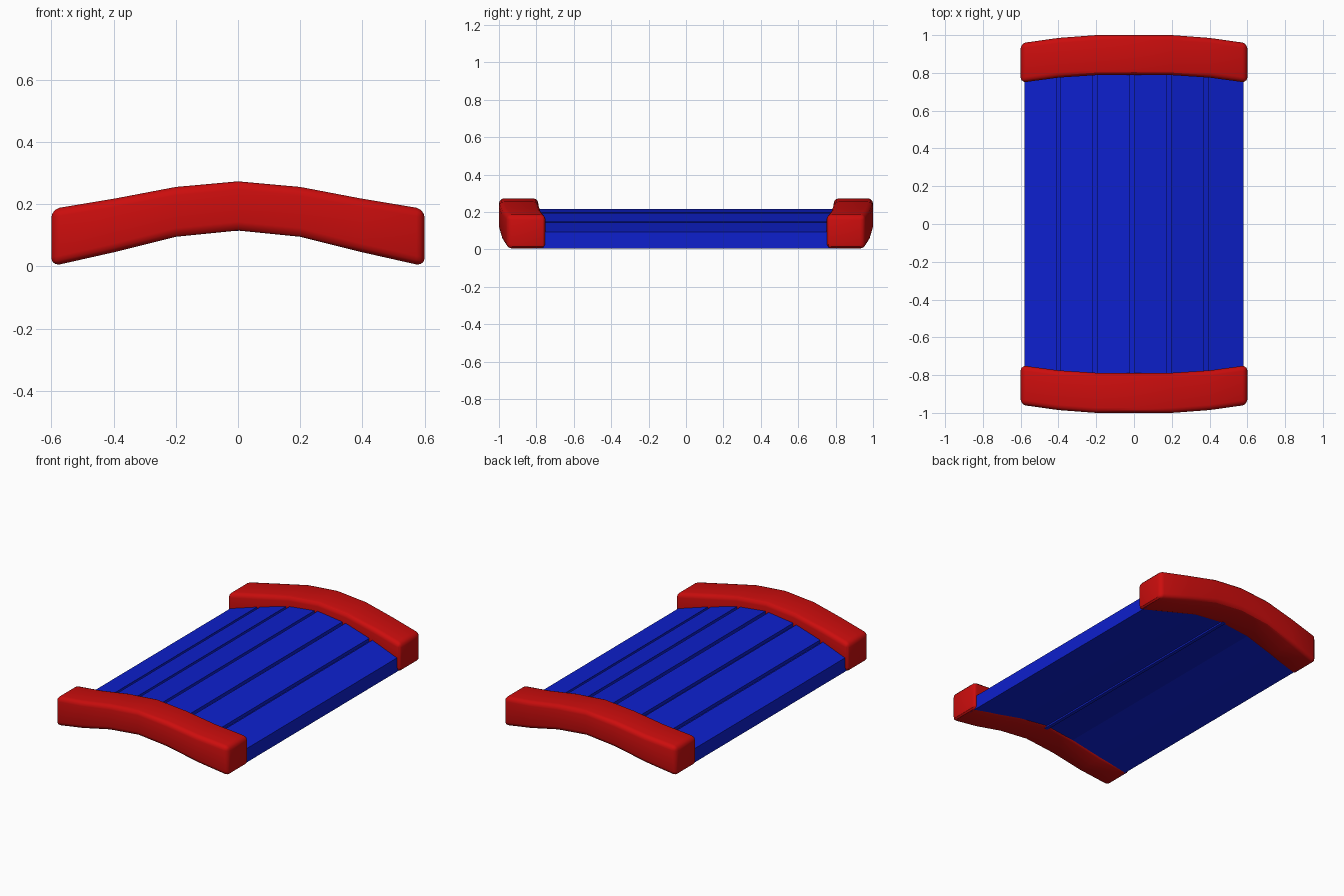
import bpy
import bmesh

cube = bpy.data.objects.get("Cube")
if cube:
    bpy.data.objects.remove(cube, do_unlink=True)


def make_material(name, color):
    mat = bpy.data.materials.new(name)
    mat.use_nodes = True
    mat.diffuse_color = color
    mat.node_tree.nodes["Principled BSDF"].inputs["Base Color"].default_value = color
    return mat


def finish(name, bm, mat):
    bmesh.ops.recalc_face_normals(bm, faces=bm.faces)
    mesh = bpy.data.meshes.new(name)
    bm.to_mesh(mesh)
    bm.free()
    mesh.materials.append(mat)
    obj = bpy.data.objects.new(name, mesh)
    bpy.context.collection.objects.link(obj)
    return obj


def interp(points, x):
    """Height of a mirrored polyline at x."""
    x = abs(x)
    for (x0, z0), (x1, z1) in zip(points, points[1:]):
        if x <= x1:
            return z0 + (z1 - z0) * (x - x0) / (x1 - x0)
    return points[-1][1]


red = make_material("red trim", (0.60, 0.004, 0.004, 1))
blue = make_material("blue wood", (0.004, 0.014, 0.61, 1))

# Curved end rails: half stations of x, bottom z, top z, inner y, outer y
STATIONS = [(0, .115, .273, .79, 1.0), (.2, .095, .255, .788, 1.0),
            (.4, .045, .217, .775, .985), (.6, 0, .184, .748, .957)]


def make_rail(name, side):
    bm = bmesh.new()
    full = [(-x, *rest) for x, *rest in STATIONS[:0:-1]] + STATIONS
    rings = []
    for x, low, high, inner, outer in full:
        section = [(inner, low), (outer, low), (outer, high), (inner, high)]
        rings.append([bm.verts.new((x, side * y, z)) for y, z in section])
    for a, b in zip(rings, rings[1:]):
        for i in range(4):
            j = (i + 1) % 4
            bm.faces.new((a[i], a[j], b[j], b[i]))
    bm.faces.new(rings[0])
    bm.faces.new(rings[-1])
    obj = finish(name, bm, red)
    bevel = obj.modifiers.new("rounded edges", 'BEVEL')
    bevel.width = .027
    bevel.segments = 3
    bevel.limit_method = 'ANGLE'
    return obj


rails = [make_rail("front_rail", -1), make_rail("back_rail", 1)]

# Arched board with grooves between the planks
TOP = [(0, .217), (.2, .194), (.4, .142), (.58, .093)]
BOTTOM = [(0, .123), (.2, .1), (.4, .05), (.58, .006)]
HALF_GROOVE = .011
DEPTH = .02
upper = [(-.58, interp(TOP, .58))]
for k in range(-2, 3):
    left, right = k * .195 - .01 - HALF_GROOVE, k * .195 - .01 + HALF_GROOVE
    zl, zr = interp(TOP, left), interp(TOP, right)
    upper += [(left, zl), (left, zl - DEPTH), (right, zr - DEPTH), (right, zr)]
upper.append((.58, interp(TOP, .58)))
lower = [(k * .2 if abs(k) < 3 else k * .58 / 3) for k in range(3, -4, -1)]
profile = upper + [(x, interp(BOTTOM, x)) for x in lower]

bm = bmesh.new()
face = bm.faces.new([bm.verts.new((x, -.82, z)) for x, z in profile])
extruded = bmesh.ops.extrude_face_region(bm, geom=[face])["geom"]
bmesh.ops.translate(bm, vec=(0, 1.64, 0),
                    verts=[g for g in extruded if isinstance(g, bmesh.types.BMVert)])
finish("plank_board", bm, blue)

# Thin seam strip under the middle
bm = bmesh.new()
bmesh.ops.create_cube(bm, size=1)
bmesh.ops.scale(bm, vec=(.022, 1.64, .02), verts=bm.verts)
bmesh.ops.translate(bm, vec=(-.01, 0, .123), verts=bm.verts)
finish("underside_seam", bm, blue)

# Smooth the rounded rails after applying their bevels
for rail in rails:
    bpy.ops.object.select_all(action='DESELECT')
    rail.select_set(True)
    bpy.context.view_layer.objects.active = rail
    bpy.ops.object.modifier_apply(modifier="rounded edges")
    bpy.ops.object.shade_smooth_by_angle()
